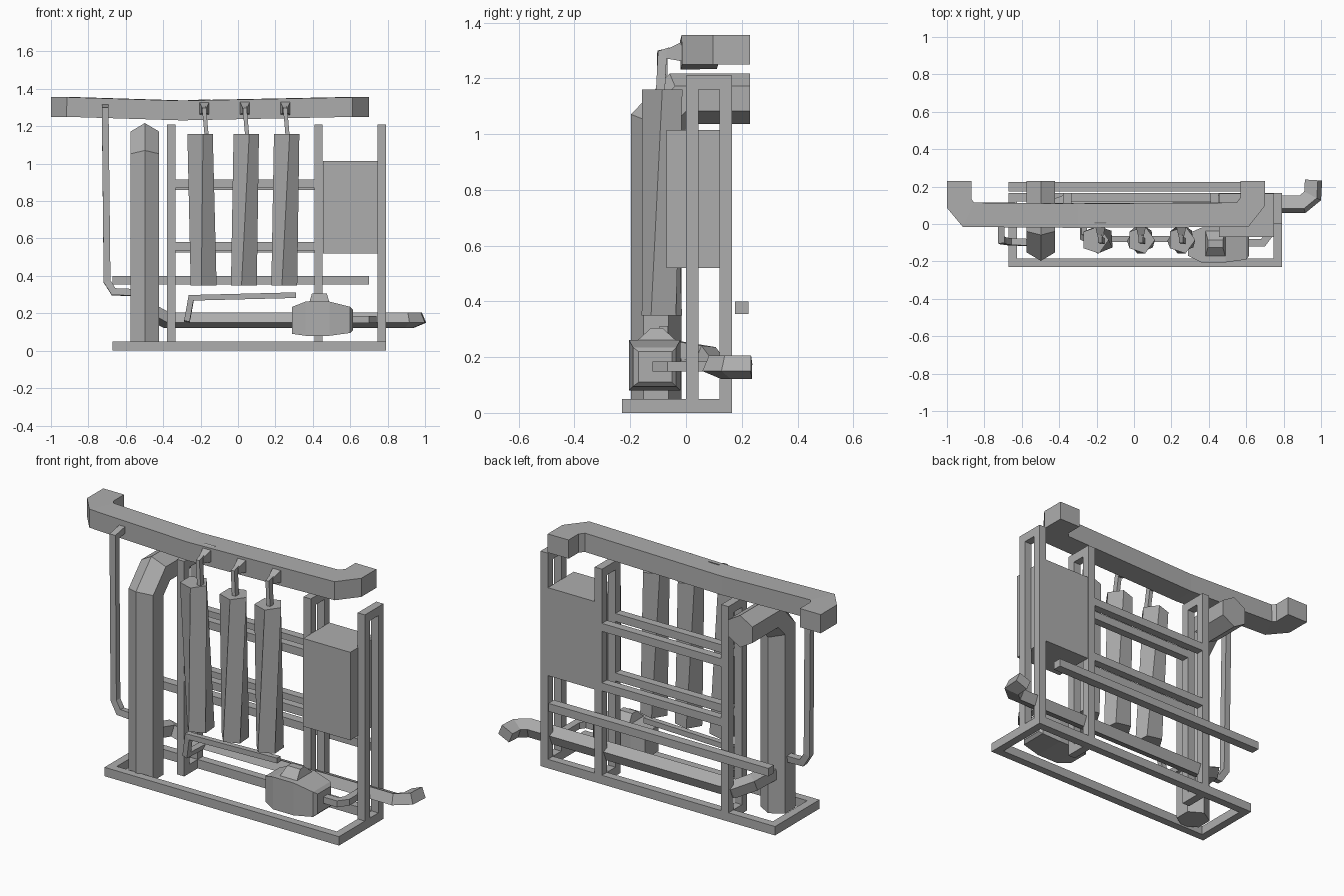
import bpy, bmesh
from math import sin, cos, tau, radians
from mathutils import Vector

cube = bpy.data.objects.get("Cube")
if cube:
    bpy.data.objects.remove(cube)

grey = bpy.data.materials.new("plain grey")
grey.use_nodes = True
colour = (0.42, 0.42, 0.42, 1)
grey.diffuse_color = colour
grey.node_tree.nodes["Principled BSDF"].inputs["Base Color"].default_value = colour


def loft(name, rings):
    """Join rings of points into a closed solid with flat caps."""
    bm = bmesh.new()
    loops = [[bm.verts.new(p) for p in ring] for ring in rings]
    n = len(loops[0])
    for a, b in zip(loops, loops[1:]):
        for i in range(n):
            j = (i + 1) % n
            bm.faces.new((a[i], a[j], b[j], b[i]))
    bm.faces.new(loops[0])
    bm.faces.new(loops[-1])
    bmesh.ops.recalc_face_normals(bm, faces=bm.faces)
    mesh = bpy.data.meshes.new(name)
    bm.to_mesh(mesh)
    bm.free()
    mesh.materials.append(grey)
    ob = bpy.data.objects.new(name, mesh)
    bpy.context.collection.objects.link(ob)
    return ob


def rect(x, y0, y1, z0, z1):
    return [(x, y0, z0), (x, y1, z0), (x, y1, z1), (x, y0, z1)]


def box(name, x0, x1, y0, y1, z0, z1):
    return loft(name, [rect(x0, y0, y1, z0, z1), rect(x1, y0, y1, z0, z1)])


def square(w, h):
    return [(-w / 2, -h / 2), (w / 2, -h / 2), (w / 2, h / 2), (-w / 2, h / 2)]


def polygon(n, rx, ry, turn=0):
    return [(rx * sin(tau * i / n + turn), ry * cos(tau * i / n + turn)) for i in range(n)]


def sweep(name, path, profile, up=(0, 0, 1)):
    """Carry a profile along a path with mitred corners."""
    pts = [Vector(p) for p in path]
    dirs = [(b - a).normalized() for a, b in zip(pts, pts[1:])]
    side = dirs[0].cross(Vector(up)).normalized()
    top = side.cross(dirs[0])
    ring = [pts[0] + side * u + top * v for u, v in profile]
    rings = [ring]
    for i, d in enumerate(dirs):
        p = pts[i + 1]
        normal = d + dirs[i + 1] if i + 1 < len(dirs) else d
        ring = [q + d * ((p - q).dot(normal) / d.dot(normal)) for q in ring]
        rings.append(ring)
    return loft(name, rings)


# Base frame
BAR = 0.045
box("base_front", -0.67, 0.79, -0.23, -0.185, 0, 0.05)
box("base_back", -0.67, 0.79, 0.12, 0.165, 0, 0.05)
box("base_right", -0.67, -0.625, -0.185, 0.12, 0, 0.05)
box("base_left", 0.745, 0.79, -0.185, 0.12, 0, 0.05)

# Upright loops
for label, x in (("right", -0.38), ("middle", 0.408), ("left", 0.745)):
    for part, y in (("front", 0), ("back", 0.12)):
        box(f"{label}_upright_{part}", x, x + BAR, y, y + BAR, 0, 1.21)
    box(f"{label}_upright_top", x, x + BAR, BAR, 0.12, 1.16, 1.21)
    box(f"{label}_upright_foot", x, x + BAR, BAR, 0.12, 0, 0.05)

# Cross rails
for label, z in (("upper", 0.87), ("lower", 0.535)):
    box(f"{label}_rail_front", -0.34, 0.41, 0, BAR, z, z + BAR)
    box(f"{label}_rail_back", -0.34, 0.41, 0.12, 0.165, z - 0.01, z + BAR - 0.01)
box("long_back_rail", -0.67, 0.7, 0.175, 0.225, 0.355, 0.4)

# Cabinet
box("cabinet", 0.455, 0.748, -0.07, 0.163, 0.52, 1.015)

# Overhead duct with ends turned back
sweep("overhead_duct",
      [(-0.935, 0.23, 1.303), (-0.935, 0.11, 1.303), (-0.885, 0.05, 1.303),
       (-0.3, 0.045, 1.285), (0.58, 0.05, 1.303), (0.635, 0.12, 1.303),
       (0.635, 0.23, 1.303)], square(0.13, 0.105)).scale = (1, 1, 1)

# Large hexagonal stack
sweep("exhaust_stack",
      [(-0.498, -0.107, 0.01), (-0.498, -0.107, 1.035), (-0.498, -0.02, 1.127),
       (-0.498, 0.23, 1.127)], polygon(6, 0.088, 0.09), up=(0, -1, 0))

# Hanging tanks, each a slightly twisted pentagon, with a neck and funnel
for label, top, low in (("right", -0.21, -0.178), ("middle", 0.037, 0.037), ("left", 0.253, 0.253)):
    rings = []
    for x, z, turn in ((low, 0.35, -14), (top, 1.16, 18)):
        rings.append([(x + u, -0.085 - v, z) for u, v in polygon(5, 0.075, 0.076, radians(turn))])
    loft(f"{label}_tank", rings)
    neck = top + (0.03 if label == "right" else 0)
    sweep(f"{label}_tank_neck", [(neck + 0.012, -0.092, 1.15), (neck, -0.085, 1.285),
                                 (neck, -0.055, 1.295)], square(0.022, 0.032), up=(0, -1, 0))
    loft(f"{label}_tank_funnel",
         [[(neck + s * u, y, z + h * v) for u, v in square(2, 2)]
          for y, z, s, h in ((-0.07, 1.287, 0.014, 0.016), (0.01, 1.3, 0.032, 0.043))])

# Thin side pipe from the duct down to the stack
sweep("side_pipe",
      [(-0.71, 0.02, 1.305), (-0.71, -0.085, 1.285), (-0.7, -0.09, 0.37),
       (-0.665, -0.095, 0.315), (-0.54, -0.1, 0.31)], square(0.036, 0.036))

# Pump body and cap
loft("pump_body",
     [rect(0.29, -0.17, -0.05, 0.09, 0.235), rect(0.36, -0.205, -0.02, 0.08, 0.262),
      rect(0.49, -0.205, -0.02, 0.08, 0.262), rect(0.6, -0.19, -0.035, 0.095, 0.235),
      rect(0.615, -0.17, -0.05, 0.11, 0.22)])
loft("pump_cap",
     [[(0.435 + sx * u, -0.105 + sy * v, z) for u, v in square(2, 2)]
      for z, sx, sy in ((0.255, 0.055, 0.075), (0.305, 0.04, 0.02))])

# Pump outlet and low pipe
sweep("pump_outlet", [(0.6, -0.1, 0.167), (0.69, -0.1, 0.167), (0.72, -0.06, 0.167),
                      (0.72, 0.1, 0.167)], square(0.04, 0.036))
sweep("low_pipe",
      [(-0.5, -0.05, 0.23), (-0.47, 0.07, 0.21), (-0.38, 0.105, 0.163), (0.9, 0.105, 0.163),
       (0.955, 0.15, 0.163), (0.96, 0.235, 0.163)], square(0.075, 0.06))

# Feed pipe above the low pipe
sweep("feed_pipe",
      [(0.31, -0.08, 0.297), (-0.25, -0.08, 0.283), (-0.27, -0.07, 0.172),
       (-0.27, 0.09, 0.165)], square(0.03, 0.03))
